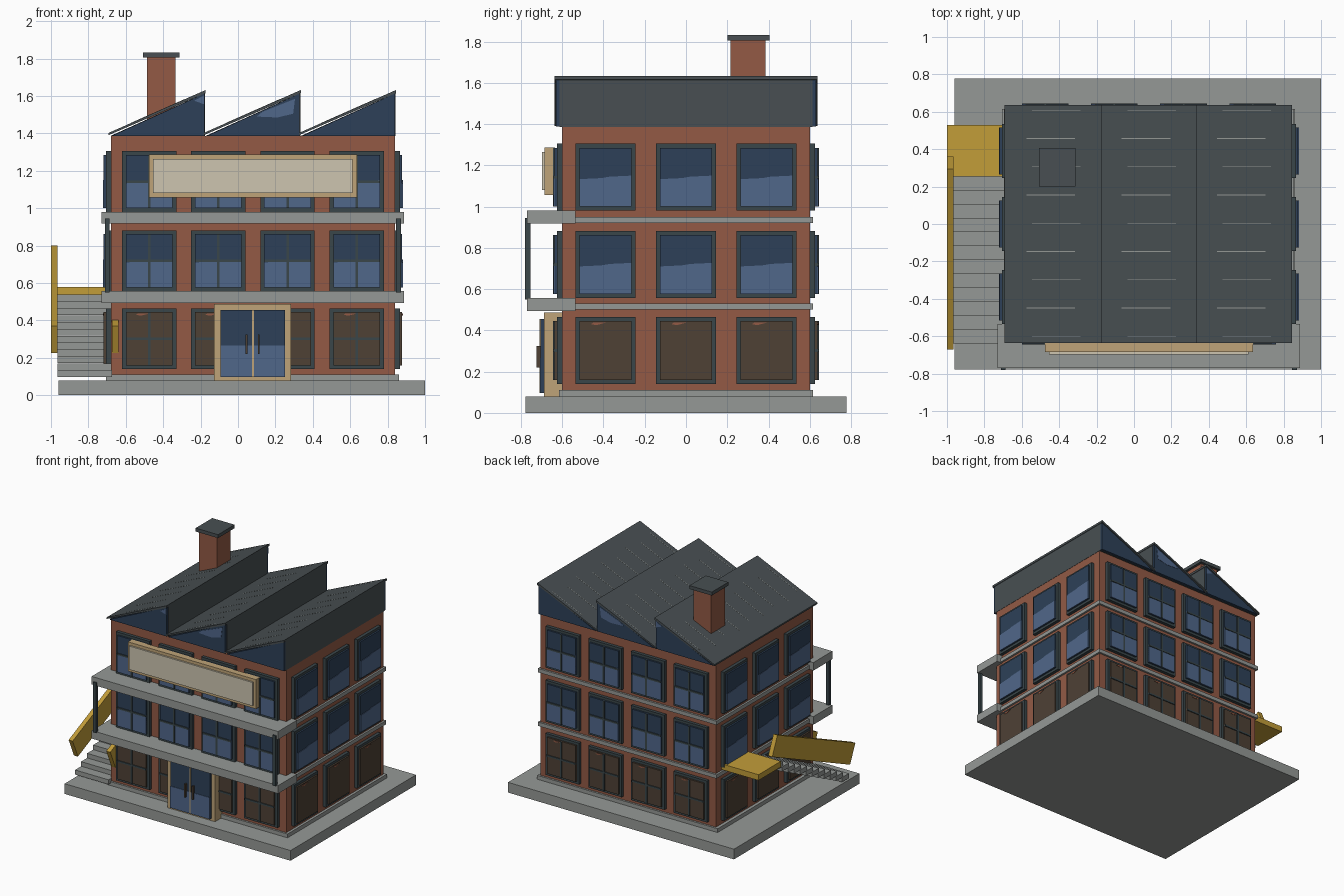
import bpy, bmesh, math
from mathutils import Vector

if "Cube" in bpy.data.objects:
    bpy.data.objects.remove(bpy.data.objects["Cube"])

def material(name, hexcol):
    lin = lambda c: c / 12.92 if c <= 0.04045 else ((c + 0.055) / 1.055) ** 2.4
    m = bpy.data.materials.new(name)
    m.diffuse_color = [lin(((hexcol >> s) & 255) / 255) for s in (16, 8, 0)] + [1]
    m.use_nodes = True
    m.node_tree.nodes["Principled BSDF"].inputs["Base Color"].default_value = m.diffuse_color
    return m

BRICK = material("brick", 0x935A45)
ROOF = material("roof grey", 0x484F52)
TRIM = material("dark trim", 0x3A464A)
STONE = material("concrete", 0x959996)
NAVY = material("dark glass", 0x2D4058)
BLUE = material("light glass", 0x50678A)
BROWN = material("brown glass", 0x4E4135)
TAN = material("tan wood", 0xBFA478)
CREAM = material("cream panel", 0xCDC5B0)
GOLD = material("gold metal", 0xC29D39)

# Wall frames: origin, direction along the wall, outward direction
CX = 0.08
FRONT = (Vector((CX, -0.6, 0)), Vector((1, 0, 0)), Vector((0, -1, 0)))
BACK = (Vector((CX, 0.6, 0)), Vector((-1, 0, 0)), Vector((0, 1, 0)))
RIGHT = (Vector((0.84, 0, 0)), Vector((0, 1, 0)), Vector((1, 0, 0)))
LEFT = (Vector((-0.68, 0, 0)), Vector((0, -1, 0)), Vector((-1, 0, 0)))
WORLD = (Vector((0, 0, 0)), Vector((1, 0, 0)), Vector((0, 1, 0)))

def prism(bm, wall, pts, w0, w1):
    """Extrude a (along, height) outline from depth w0 to w1 of a wall frame."""
    o, u, w = wall
    rings = [[bm.verts.new(o + u * a + w * d + Vector((0, 0, z))) for a, z in pts] for d in (w0, w1)]
    n = len(pts)
    faces = [bm.faces.new(rings[0]), bm.faces.new(rings[1][::-1])]
    for i in range(n):
        j = (i + 1) % n
        faces.append(bm.faces.new((rings[0][j], rings[0][i], rings[1][i], rings[1][j])))
    bmesh.ops.recalc_face_normals(bm, faces=faces)

def plate(bm, wall, a0, a1, z0, z1, w0, w1):
    prism(bm, wall, [(a0, z0), (a1, z0), (a1, z1), (a0, z1)], w0, w1)

def finish(name, bm, mat):
    me = bpy.data.meshes.new(name)
    bm.to_mesh(me)
    bm.free()
    me.materials.append(mat)
    ob = bpy.data.objects.new(name, me)
    bpy.context.collection.objects.link(ob)
    return ob

def boxes(name, mat, *dims):
    """Boxes given as x0, x1, y0, y1, z0, z1."""
    bm = bmesh.new()
    for x0, x1, y0, y1, z0, z1 in dims:
        plate(bm, WORLD, x0, x1, z0, z1, y0, y1)
    return finish(name, bm, mat)

# Ground slab, plinth, brick body and floor bands
boxes("ground_slab", STONE, (-0.96, 1.0, -0.777, 0.777, 0, 0.08))
boxes("plinth", STONE, (-0.705, 0.86, -0.615, 0.615, 0.08, 0.11))
boxes("brick_walls", BRICK, (-0.68, 0.84, -0.6, 0.6, 0.11, 1.385))
boxes("floor_bands", STONE, *[(-0.695, 0.855, -0.615, 0.615, z, z + 0.03) for z in (0.50, 0.92)])

# Balcony slabs and corner posts
boxes("balcony_slabs", STONE, *[(-0.73, 0.887, -0.77, -0.535, z, z + 0.063) for z in (0.493, 0.917)])
boxes("balcony_posts", TRIM, *[(x, x + 0.026, -0.78, -0.754, 0.55, 0.945) for x in (-0.712, 0.845)])

# Windows on all four walls: frame, protruding glass, reflection, crossbars
FLOORS = (0.14, 0.557, 0.98)
walls = {"front": (FRONT, 4, 0.37), "back": (BACK, 4, 0.37), "right": (RIGHT, 3, 0.39), "left": (LEFT, 3, 0.39)}
for side, (wall, count, pitch) in walls.items():
    frames, dark, light, brown, glint = (bmesh.new() for _ in range(5))
    for floor, z in enumerate(FLOORS):
        for i in range(count):
            c = (i - (count - 1) / 2) * pitch
            plate(frames, wall, c - 0.145, c + 0.145, z, z + 0.325, 0, 0.025)
            g = (c - 0.125, c + 0.125, z + 0.02, z + 0.305)
            plate(brown if floor == 0 else dark, wall, *g, 0.02, 0.038)
            if floor:
                prism(light, wall, [(g[0], g[2]), (g[1], g[2]), (g[1], z + 0.17), (c + 0.02, z + 0.165),
                                    (c - 0.02, z + 0.158), (g[0], z + 0.153)], 0.036, 0.041)
            else:
                prism(glint, wall, [(c - 0.07, z + 0.29), (c - 0.045, z + 0.285), (c, z + 0.297),
                                    (c - 0.06, z + 0.297)], 0.036, 0.041)
            if count == 4:
                plate(frames, wall, c - 0.007, c + 0.007, g[2], g[3], 0.02, 0.045)
                plate(frames, wall, g[0], g[1], z + 0.156, z + 0.169, 0.02, 0.045)
    finish(side + "_window_frames", frames, TRIM)
    finish(side + "_window_glass", dark, NAVY)
    finish(side + "_window_reflections", light, BLUE)
    finish(side + "_ground_window_glass", brown, BROWN)
    finish(side + "_ground_window_glints", glint, BRICK)

# Entrance: surround, glazed double door, centre strip and handles
boxes("door_surround", TAN, (-0.128, 0.283, -0.688, -0.6, 0.08, 0.487))
boxes("door_glass", NAVY, (-0.093, 0.25, -0.705, -0.68, 0.097, 0.456))
boxes("door_reflection", BLUE, (-0.093, 0.25, -0.708, -0.70, 0.097, 0.267))
boxes("door_centre_strip", TAN, (CX - 0.005, CX + 0.005, -0.711, -0.70, 0.097, 0.456))
boxes("door_handles", BROWN, *[(x - 0.005, x + 0.005, -0.725, -0.70, 0.22, 0.325) for x in (0.046, 0.111)])

# Blank sign board
boxes("sign_frame", TAN, (-0.475, 0.635, -0.685, -0.635, 1.057, 1.287))
boxes("sign_panel", CREAM, (-0.455, 0.613, -0.698, -0.68, 1.08, 1.264))

# Sawtooth roof: solid teeth, glazed gables, sloping slabs and thin seams
teeth, gables, patches, slabs, seams = (bmesh.new() for _ in range(5))
for i in range(3):
    x0 = -0.685 + i * 0.509
    x1 = x0 + 0.509
    tooth = [(x0, 1.385), (x1, 1.385), (x1, 1.615)]
    prism(teeth, WORLD, tooth, -0.612, 0.612)
    for s in (-1, 1):
        prism(gables, WORLD, [(x0 + 0.01, 1.387), (x1 - 0.003, 1.387), (x1 - 0.003, 1.613)], s * 0.61, s * 0.63)
    prism(slabs, WORLD, [(x0 - 0.008, 1.39), (x1 + 0.003, 1.615), (x1 + 0.003, 1.632), (x0 - 0.008, 1.402)],
          -0.637, 0.637)
    slope = lambda x: 1.402 + (x - x0 + 0.008) * 0.23 / 0.52
    for k in range(9):
        y = -0.6 + k * 0.151
        a = x0 + (0.11 if k % 2 else 0.14)
        b = a + 0.26
        prism(seams, WORLD, [(a, slope(a) - 0.001), (b, slope(b) - 0.001), (b, slope(b) + 0.001),
                             (a, slope(a) + 0.001)], y - 0.002, y + 0.002)
for s in (-1, 1):
    prism(patches, WORLD, [(0.10, 1.49), (0.21, 1.485), (0.295, 1.505), (0.305, 1.585), (0.13, 1.515)],
          s * 0.627, s * 0.632)
    prism(patches, WORLD, [(-0.235, 1.575), (-0.18, 1.555), (-0.18, 1.603)], s * 0.627, s * 0.632)
finish("roof_teeth", teeth, ROOF)
finish("gable_glass", gables, NAVY)
finish("gable_reflections", patches, BLUE)
finish("roof_slabs", slabs, ROOF)
finish("roof_seams", seams, STONE)

# Chimney
boxes("chimney", BRICK, (-0.487, -0.333, 0.215, 0.385, 1.42, 1.81))
boxes("chimney_cap", ROOF, (-0.507, -0.313, 0.2, 0.405, 1.805, 1.832))

# Outside stair: open treads, landing and two sloping side boards
boxes("stair_treads", STONE, *[(-0.965, -0.675, -0.64 + k * 0.0745, -0.555 + k * 0.0745,
                                0.098 + k * 0.0367, 0.134 + k * 0.0367) for k in range(12)])
boxes("stair_landing", GOLD, (-1.0, -0.68, 0.253, 0.53, 0.535, 0.58))
for name, x in (("outer_stair_board", -0.9825), ("inner_stair_board", -0.6565)):
    board = boxes(name, GOLD, (-0.0175, 0.0175, -0.528, 0.528, -0.08, 0.08))
    board.location = (x, -0.155, 0.513)
    board.rotation_euler = (math.radians(24), 0, 0)
